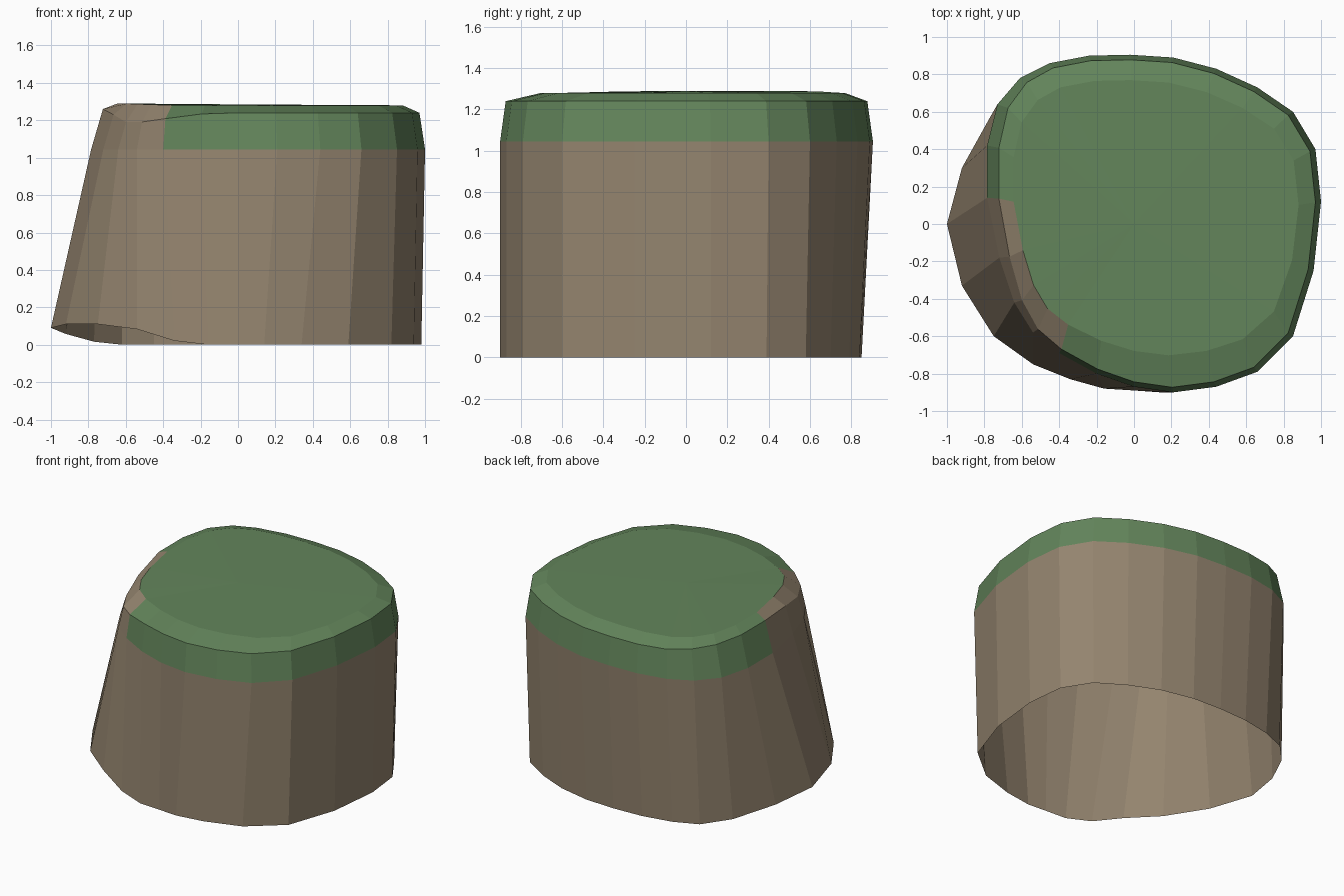
import bpy, bmesh

if "Cube" in bpy.data.objects:
    bpy.data.objects.remove(bpy.data.objects["Cube"])

def material(name, rgb):
    m = bpy.data.materials.new(name)
    m.diffuse_color = (*rgb, 1)
    m.use_nodes = True
    m.node_tree.nodes["Principled BSDF"].inputs["Base Color"].default_value = m.diffuse_color
    return m

# Outlines seen from above, counter-clockwise from the right
base = [(.98, .12), (.95, .39), (.83, .58), (.64, .70), (.43, .79), (.20, .84),
        (-.02, .85), (-.24, .84), (-.45, .80), (-.62, .73), (-.77, .57), (-.92, .30),
        (-1, 0), (-.92, -.33), (-.75, -.60), (-.54, -.75), (-.34, -.83), (-.16, -.88),
        (0, -.89), (.14, -.90), (.34, -.87), (.59, -.79), (.82, -.60), (.94, -.25)]
shoulder = [(1, .12), (.97, .40), (.85, .60), (.66, .73), (.44, .83), (.21, .89),
            (-.02, .905), (-.24, .90), (-.45, .86), (-.61, .78), (-.73, .64), (-.785, .42),
            (-.785, .14), (-.72, -.18), (-.64, -.42), (-.54, -.58), (-.40, -.69), (-.20, -.80),
            (0, -.87), (.21, -.90), (.44, -.87), (.66, -.79), (.85, -.60), (.96, -.25)]

def base_point(x, y):
    # the left foot lifts off the ground, most of all at the front
    if y < 0:
        t = min(1, max(0, (-x - .2) / .5))
        return x, y, .11 * t * t * (3 - 2 * t)
    return x, y, .09 * max(0, (-x - .6) / .4) ** 2

def left(x):
    return max(0, min(1, (-x - .4) / .35))

def rim_point(x, y):
    k = .97 - .05 * left(x)
    z = 1.24 + .02 * left(x) if y > .1 else 1.24 - .05 * max(0, min(1, (-x - .15) / .4))
    if y < .1 and x < -.7:
        z = 1.23
    return x * k, y * .97, z

def cap_point(x, y):
    return x * (.88 - .06 * left(x)), y * (.85 if y > 0 else .78), 1.28 + .01 * left(x)

# Block: side wall, bevelled rim and flat cap, open underneath
bm = bmesh.new()
rings = [[bm.verts.new(p) for p in ring] for ring in (
    [base_point(*p) for p in base],
    [(x, y, 1.045) for x, y in shoulder],
    [rim_point(*p) for p in shoulder],
    [cap_point(*p) for p in shoulder])]
n = len(base)
for level, (a, b) in enumerate(zip(rings, rings[1:])):
    for i in range(n):
        j = (i + 1) % n
        f = bm.faces.new((a[i], a[j], b[j], b[i]))
        c = f.calc_center_median()
        # grass covers the top, but is bare rock at the front left corner
        bare = c.x < -.38 and c.y < .1
        f.material_index = 1 if level > 0 and not bare else 0
centre = bm.verts.new((0, 0, 1.285))
for i in range(n):
    bm.faces.new((rings[3][i], rings[3][(i + 1) % n], centre)).material_index = 1

mesh = bpy.data.meshes.new("grassy_block")
bm.to_mesh(mesh)
bm.free()
mesh.materials.append(material("earth_brown", (.30, .235, .16)))
mesh.materials.append(material("grass_green", (.125, .235, .105)))
bpy.context.collection.objects.link(bpy.data.objects.new("grassy_block", mesh))
